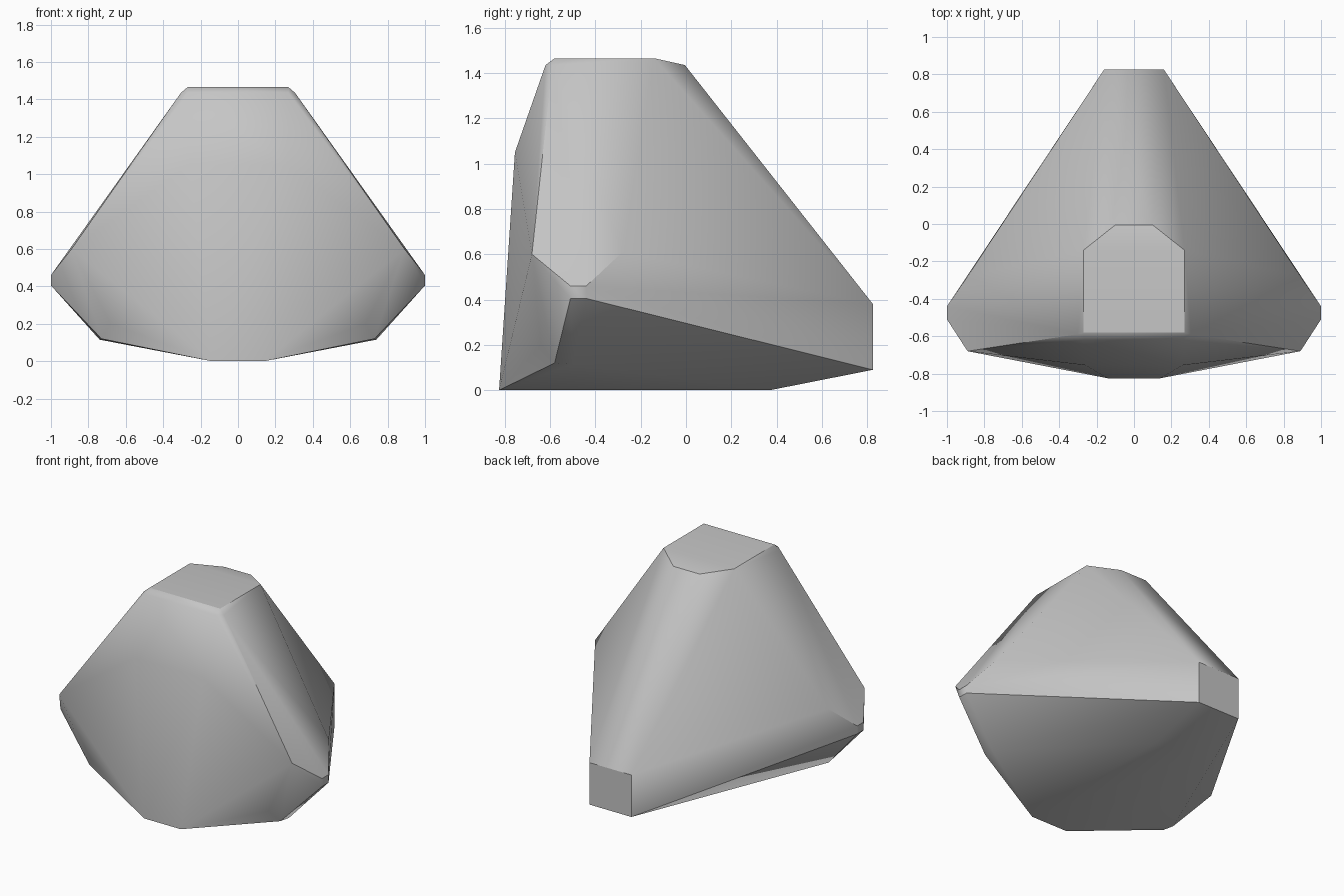
import bpy, bmesh, math

# Remove the default object
cube = bpy.data.objects.get("Cube")
if cube:
    bpy.data.objects.remove(cube, do_unlink=True)

# Stone material
stone = bpy.data.materials.new("stone grey")
stone.use_nodes = True
grey = (0.56, 0.56, 0.56, 1)
stone.diffuse_color = grey
stone.node_tree.nodes["Principled BSDF"].inputs["Base Color"].default_value = grey

# Corners of one half of the rock, mirrored across x
crown = [(0.27, -0.58, 1.465), (0.27, -0.62, 1.435), (0.305, -0.59, 1.435),
         (0.27, -0.14, 1.465), (0.1, -0.005, 1.435)]
brow = [(0.26, -0.755, 1.05)]
shoulder = [(0.89, -0.68, 0.6), (0.89, -0.28, 0.61)]
side_tip = [(1, y, z) for y in (-0.51, -0.44) for z in (0.405, 0.46)]
cheek = [(0.74, -0.5, 0.115), (0.73, -0.58, 0.12), (0.68, -0.64, 0.2)]
tail = [(0.16, 0.825, 0.09), (0.16, 0.825, 0.38)]
base = [(0.14, -0.825, 0), (0.14, 0.37, 0)]

# Wrap the corners in a faceted hull
bm = bmesh.new()
for x, y, z in crown + brow + shoulder + side_tip + cheek + tail + base:
    for side in (1, -1):
        bm.verts.new((side * x, y, z))
hull = bmesh.ops.convex_hull(bm, input=bm.verts)
spare = {v for v in hull["geom_interior"] + hull["geom_unused"]
         if isinstance(v, bmesh.types.BMVert)}
bmesh.ops.delete(bm, geom=list(spare), context="VERTS")
bmesh.ops.dissolve_limit(bm, angle_limit=math.radians(0.5),
                         verts=bm.verts, edges=bm.edges)
bmesh.ops.recalc_face_normals(bm, faces=bm.faces)

mesh = bpy.data.meshes.new("rock")
bm.to_mesh(mesh)
bm.free()
mesh.materials.append(stone)
rock = bpy.data.objects.new("rock", mesh)
bpy.context.collection.objects.link(rock)

# Soft shading across shallow edges, crisp on steep ones
bpy.ops.object.select_all(action="DESELECT")
rock.select_set(True)
bpy.context.view_layer.objects.active = rock
bpy.ops.object.shade_smooth_by_angle(angle=math.radians(35))
